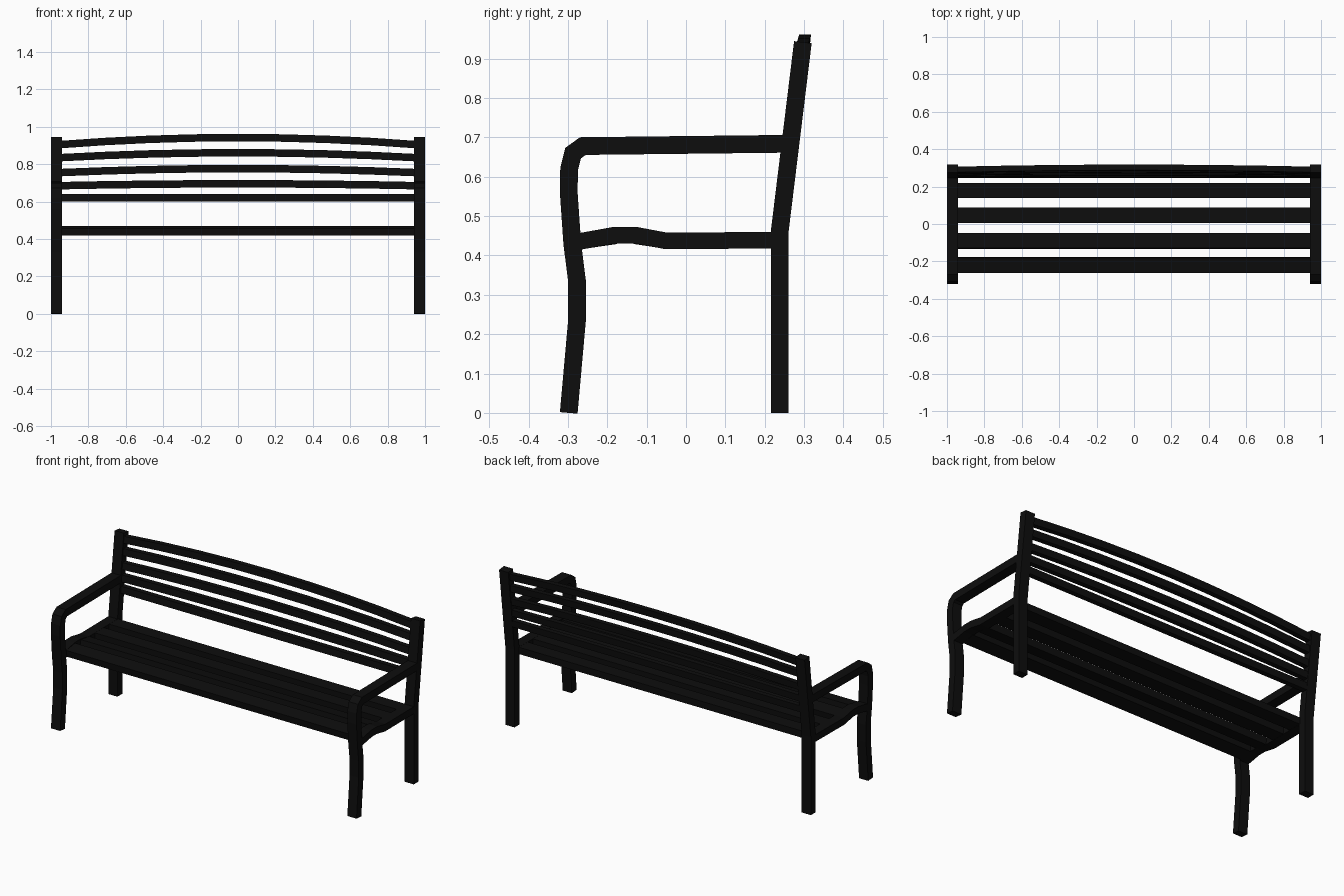
import bpy, bmesh
from mathutils import Vector

cube = bpy.data.objects.get("Cube")
if cube:
    bpy.data.objects.remove(cube, do_unlink=True)

BLACK = (0.004, 0.004, 0.004, 1)
paint = bpy.data.materials.new("black_paint")
paint.use_nodes = True
paint.diffuse_color = BLACK
bsdf = paint.node_tree.nodes["Principled BSDF"]
bsdf.inputs["Base Color"].default_value = BLACK
bsdf.inputs["Roughness"].default_value = 0.6


def loft(name, rings):
    """Join a row of four-cornered rings into a closed bar."""
    bm = bmesh.new()
    loops = [[bm.verts.new(p) for p in ring] for ring in rings]
    for a, b in zip(loops, loops[1:]):
        for i in range(4):
            j = (i + 1) % 4
            bm.faces.new((a[i], a[j], b[j], b[i]))
    bm.faces.new(loops[0])
    bm.faces.new(loops[-1])
    bmesh.ops.recalc_face_normals(bm, faces=bm.faces)
    mesh = bpy.data.meshes.new(name)
    bm.to_mesh(mesh)
    bm.free()
    mesh.materials.append(paint)
    obj = bpy.data.objects.new(name, mesh)
    bpy.context.collection.objects.link(obj)
    return obj


def bar(name, path, thick, x0, x1):
    """Mitred bar along a (y, z) path, spanning x0 to x1."""
    pts = [Vector(p) for p in path]
    dirs = [(b - a).normalized() for a, b in zip(pts, pts[1:])]
    rings = []
    for i, p in enumerate(pts):
        d0, d1 = dirs[max(i - 1, 0)], dirs[min(i, len(dirs) - 1)]
        t = (d0 + d1).normalized()
        n = Vector((-t.y, t.x)) * (thick / 2 / t.dot(d0))
        a, b = p + n, p - n
        rings.append([(x0, *a), (x1, *a), (x1, *b), (x0, *b)])
    return loft(name, rings)


# End frames: bent front leg with armrest, rear post, seat rail
ARM = [(-.298, 0), (-.277, .235), (-.277, .335), (-.289, .43), (-.298, .56),
       (-.297, .62), (-.287, .66), (-.262, .678), (.27, .684)]
POST = [(.238, 0), (.238, .46), (.297, .942)]
RAIL = [(-.28, .434), (-.18, .452), (-.13, .452), (-.05, .437), (.235, .439)]
for side, x0, x1 in (("left", .94, 1), ("right", -1, -.94)):
    bar(side + "_front_leg_and_armrest", ARM, .045, x0, x1)
    bar(side + "_rear_post", POST, .045, x0, x1)
    bar(side + "_seat_rail", RAIL, .042, x0, x1)

# Seat slats, tilted to follow the rail
SEAT = [((-.26, .437), (-.178, .449)), ((-.13, .449), (-.05, .437)),
        ((.005, .438), (.088, .438)), ((.138, .439), (.22, .439))]
for i, path in enumerate(SEAT):
    bar(f"seat_slat_{i + 1}", path, .04, -.945, .945)

# Back slats, bowed upwards and backwards in the middle
HALF, STEPS = .945, 8
for i, (z_end, rise) in enumerate([(.62, 0), (.685, .01), (.755, .021),
                                   (.835, .026), (.905, .037)]):
    y_end = .264 + (z_end - .62) * .09
    rings = []
    for k in range(STEPS + 1):
        u = 2 * k / STEPS - 1
        bow = 1 - u * u
        z = z_end + rise * bow
        y = y_end + rise * .3 * bow
        lean = .002
        rings.append([(u * HALF, y + s * .015 + t * lean, z + t * .02)
                      for s, t in ((-1, -1), (1, -1), (1, 1), (-1, 1))])
    loft(f"back_slat_{i + 1}", rings)
